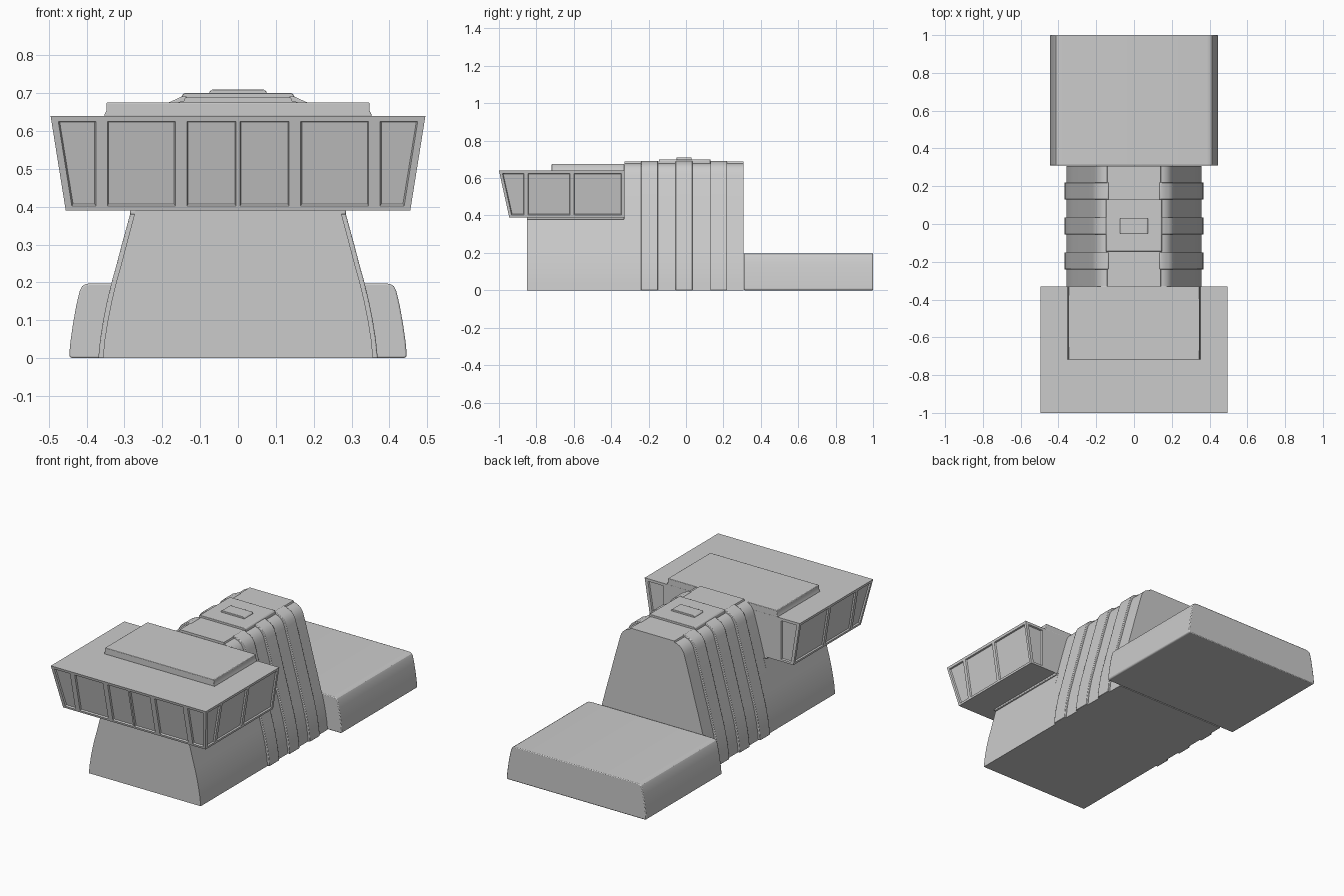
import bpy, bmesh

if "Cube" in bpy.data.objects:
    bpy.data.objects.remove(bpy.data.objects["Cube"])

grey = bpy.data.materials.new("light grey")
grey.diffuse_color = (0.6, 0.6, 0.6, 1)
grey.use_nodes = True
grey.node_tree.nodes["Principled BSDF"].inputs["Base Color"].default_value = grey.diffuse_color


def finish(name, bm, bevel=0):
    bmesh.ops.recalc_face_normals(bm, faces=bm.faces[:])
    me = bpy.data.meshes.new(name)
    bm.to_mesh(me)
    bm.free()
    me.materials.append(grey)
    ob = bpy.data.objects.new(name, me)
    bpy.context.collection.objects.link(ob)
    if bevel:
        m = ob.modifiers.new("bevel", 'BEVEL')
        m.width, m.segments, m.limit_method = bevel, 2, 'ANGLE'
        m.angle_limit = 0.7
    bpy.ops.object.select_all(action='DESELECT')
    ob.select_set(True)
    bpy.context.view_layer.objects.active = ob
    bpy.ops.object.shade_smooth_by_angle(angle=0.55)
    return ob


def prism(name, half, y0, y1, bevel=0):
    """Mirror a half cross-section (x, z) and extrude it along y."""
    ring = half + [(-x, z) for x, z in reversed(half)]
    bm = bmesh.new()
    a = [bm.verts.new((x, y0, z)) for x, z in ring]
    b = [bm.verts.new((x, y1, z)) for x, z in ring]
    n = len(ring)
    for i in range(n):
        j = (i + 1) % n
        bm.faces.new((a[i], a[j], b[j], b[i]))
    bm.faces.new(a)
    bm.faces.new(b)
    return finish(name, bm, bevel)


def block(name, w, y0, y1, z0, z1, bevel=0):
    return prism(name, [(w, z0), (w, z1)], y0, y1, bevel)


# curved, tapering flanks shared by the pedestal, tower and ribs
flank = [(0.357, 0), (0.352, 0.05), (0.344, 0.1), (0.334, 0.15),
         (0.322, 0.2), (0.308, 0.25), (0.295, 0.3)]
shoulder = [(0.271, 0.385), (0.24, 0.5), (0.207, 0.615), (0.2, 0.637),
            (0.188, 0.656), (0.173, 0.669), (0.155, 0.677)]

prism("pedestal", flank + [(0.271, 0.39)], -0.85, -0.32)
block("cab_neck", 0.285, -0.85, -0.33, 0.379, 0.392, 0.004)
prism("tower", flank + shoulder + [(0.143, 0.679), (0.14, 0.688)], -0.33, 0.307)

# raised ribs wrapping over the tower
for i, (y0, y1) in enumerate([(-0.24, -0.15), (-0.055, 0.035), (0.13, 0.22)]):
    rib = [(x + 0.012, z) for x, z in flank]
    rib += [(x + 0.011, z + 0.006) for x, z in shoulder]
    prism(f"rib_{i + 1}", rib + [(0.15, 0.691), (0.137, 0.692), (0.132, 0.684)],
          y0, y1, 0.003)

# roof plates on the tower
prism("tower_roof_plate", [(0.148, 0.675), (0.148, 0.694), (0.142, 0.70)],
      -0.145, 0.13, 0.002)
prism("roof_hatch", [(0.075, 0.695), (0.075, 0.704), (0.068, 0.71)],
      -0.05, 0.03, 0.002)

# low rear block with bowed sides
prism("rear_block", [(0.44, 0), (0.446, 0.006), (0.443, 0.04), (0.436, 0.09),
                     (0.427, 0.14), (0.418, 0.178), (0.412, 0.19),
                     (0.402, 0.196), (0.385, 0.198)], 0.31, 1.0, 0.006)

# flared cab: walls cut into window panels, then inset
rows = [0.39, 0.402, 0.625, 0.64]
BACK = -0.33


def width(z):
    return 0.455 + 0.04 * (z - 0.39) / 0.25


def front(z):
    return -0.945 - 0.055 * (z - 0.39) / 0.25


def front_pts(z):
    w = width(z)
    xs = [0.005, 0.135, 0.165, 0.345, 0.375, w - 0.018, w]
    return [(x, front(z), z) for x in [-v for v in reversed(xs)] + xs]


def back_pts(z):
    w = width(z)
    xs = [-w, -w + 0.018, -0.375, 0.375, w - 0.018, w]
    return [(x, BACK, z) for x in xs]


def side_pts(s):
    def pts(z):
        f = front(z)
        ys = [f, f + 0.015, -0.865, -0.845, -0.62, -0.60, -0.345, BACK]
        return [(s * width(z), y, z) for y in ys]
    return pts


bm = bmesh.new()
panes = []
walls = [(front_pts, (1, 3, 5, 7, 9, 11)), (back_pts, (1, 3)),
         (side_pts(1), (1, 3, 5)), (side_pts(-1), (1, 3, 5))]
for pts, windows in walls:
    grid = [[bm.verts.new(p) for p in pts(z)] for z in rows]
    for r in range(3):
        for c in range(len(grid[0]) - 1):
            f = bm.faces.new((grid[r][c], grid[r][c + 1],
                              grid[r + 1][c + 1], grid[r + 1][c]))
            if r == 1 and c in windows:
                panes.append(f)
bmesh.ops.remove_doubles(bm, verts=bm.verts[:], dist=0.0005)
bmesh.ops.holes_fill(bm, edges=[e for e in bm.edges if e.is_boundary], sides=0)
bmesh.ops.recalc_face_normals(bm, faces=bm.faces[:])
bmesh.ops.inset_individual(bm, faces=panes, thickness=0.005, depth=-0.008)
finish("cab", bm)

# stepped cab roof
prism("cab_roof", [(0.354, 0.638), (0.352, 0.645), (0.348, 0.653), (0.347, 0.676)],
      -0.718, BACK, 0.003)
